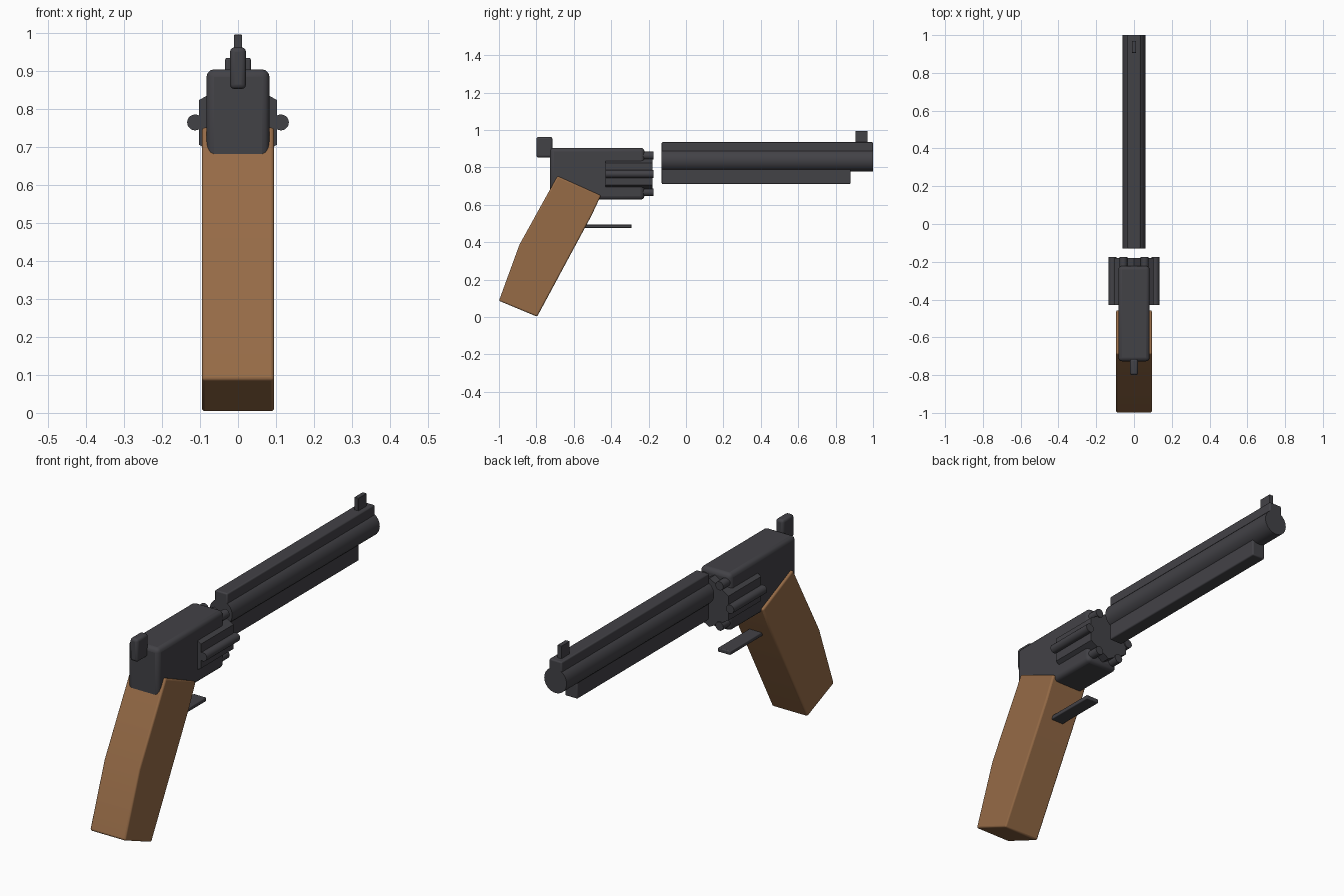
import bpy, bmesh, math
from mathutils import Matrix

if "Cube" in bpy.data.objects:
    bpy.data.objects.remove(bpy.data.objects["Cube"])


def material(name, color):
    m = bpy.data.materials.new(name)
    m.diffuse_color = (*color, 1)
    m.use_nodes = True
    m.node_tree.nodes["Principled BSDF"].inputs["Base Color"].default_value = m.diffuse_color
    return m


METAL = material("dark_metal", (0.055, 0.054, 0.062))
WOOD = material("brown_wood", (0.305, 0.147, 0.062))


def finish(name, bm, mat, bevel=0.0, smooth=True):
    bmesh.ops.recalc_face_normals(bm, faces=bm.faces)
    me = bpy.data.meshes.new(name)
    bm.to_mesh(me)
    bm.free()
    me.materials.append(mat)
    ob = bpy.data.objects.new(name, me)
    bpy.context.collection.objects.link(ob)
    if bevel:
        mod = ob.modifiers.new("bevel", 'BEVEL')
        mod.width = bevel
        mod.segments = 3
        mod.limit_method = 'ANGLE'
        mod.angle_limit = math.radians(40)
    if smooth:
        bpy.ops.object.select_all(action='DESELECT')
        ob.select_set(True)
        bpy.context.view_layer.objects.active = ob
        bpy.ops.object.shade_smooth_by_angle(angle=math.radians(35))
    return ob


def box(name, half_x, y, z, bevel):
    bm = bmesh.new()
    bmesh.ops.create_cube(bm, size=1)
    for v in bm.verts:
        v.co = (v.co.x * 2 * half_x,
                y[0] + (v.co.y + 0.5) * (y[1] - y[0]),
                z[0] + (v.co.z + 0.5) * (z[1] - z[0]))
    return finish(name, bm, METAL, bevel)


def rod(name, x, z, radius, y, sides, bevel=0.0):
    # cylinder along y; first corner points straight up
    bm = bmesh.new()
    bmesh.ops.create_cone(bm, cap_ends=True, segments=sides, radius1=radius,
                          radius2=radius, depth=y[1] - y[0])
    bm.transform(Matrix.Translation((x, (y[0] + y[1]) / 2, z))
                 @ Matrix.Rotation(math.pi / 2, 4, 'X'))
    return finish(name, bm, METAL, bevel)


# Barrel group
rod("barrel", 0, 0.838, 0.06, (-0.13, 1.0), 32)
box("barrel_rib", 0.034, (-0.13, 1.0), (0.85, 0.935), 0.006)
box("barrel_underlug", 0.034, (-0.13, 0.88), (0.711, 0.80), 0.006)
box("front_sight", 0.011, (0.906, 0.97), (0.92, 0.996), 0.002)

# Frame and hammer
box("frame", 0.083, (-0.727, -0.222), (0.628, 0.905), 0.02)
box("hammer", 0.021, (-0.80, -0.714), (0.853, 0.963), 0.012)

# Six-sided drum with a rod on each flat
CZ = 0.765
rod("drum", 0, CZ, 0.118, (-0.43, -0.18), 6)
for i in range(6):
    a = i * math.pi / 3
    rod(f"drum_rod_{i + 1}", 0.113 * math.cos(a), CZ + 0.113 * math.sin(a),
        0.021, (-0.43, -0.175), 20)

# Trigger plate
box("trigger", 0.034, (-0.56, -0.291), (0.476, 0.495), 0.004)

# Wooden grip: side profile pushed across x
profile = [(-0.687, 0.754), (-0.455, 0.65), (-0.505, 0.543),
           (-0.796, 0.002), (-1.0, 0.087), (-0.89, 0.388)]
bm = bmesh.new()
face = bm.faces.new([bm.verts.new((-0.095, y, z)) for y, z in profile])
ext = bmesh.ops.extrude_face_region(bm, geom=[face])
bmesh.ops.translate(bm, vec=(0.19, 0, 0),
                    verts=[g for g in ext["geom"] if isinstance(g, bmesh.types.BMVert)])
finish("grip", bm, WOOD, 0.008)
